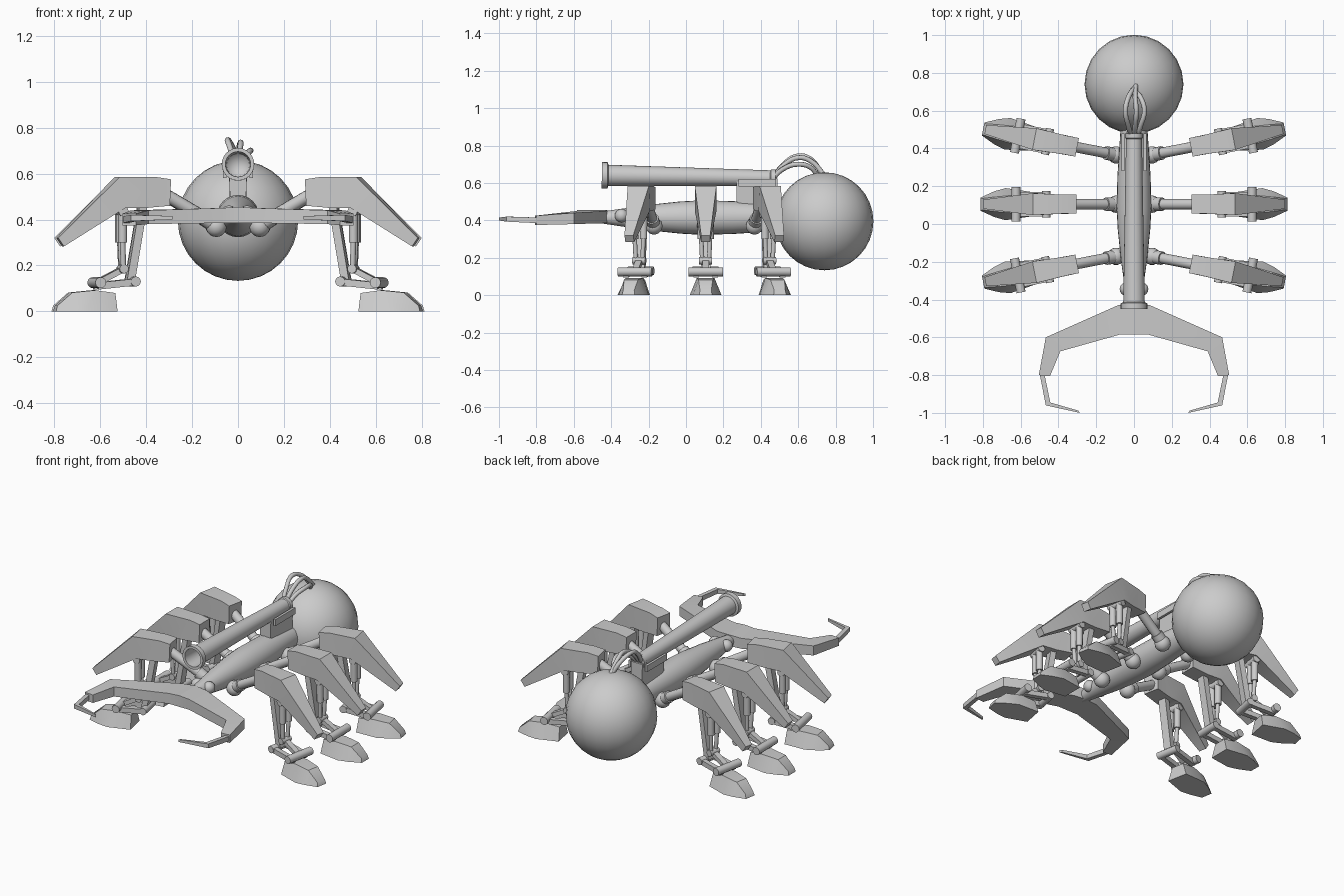
import bpy, bmesh, math
from mathutils import Matrix, Vector

cube = bpy.data.objects.get("Cube")
if cube:
    bpy.data.objects.remove(cube, do_unlink=True)


def finish(name, bm, matrix=None, mirror=False):
    """Turn a bmesh into a smooth-by-angle object, optionally mirrored in x."""
    if matrix:
        bm.transform(matrix)
    bmesh.ops.recalc_face_normals(bm, faces=bm.faces[:])
    mesh = bpy.data.meshes.new(name)
    bm.to_mesh(mesh)
    bm.free()
    obj = bpy.data.objects.new(name, mesh)
    bpy.context.collection.objects.link(obj)
    bpy.ops.object.select_all(action='DESELECT')
    obj.select_set(True)
    bpy.context.view_layer.objects.active = obj
    bpy.ops.object.shade_smooth_by_angle(angle=math.radians(35))
    if mirror:
        mod = obj.modifiers.new("Mirror", 'MIRROR')
        mod.use_mirror_merge = False
    return obj


def loft(name, sections, matrix=None, mirror=True):
    """Skin four-cornered sections into one closed solid."""
    bm = bmesh.new()
    rings = [[bm.verts.new(p) for p in s] for s in sections]
    for a, b in zip(rings, rings[1:]):
        for i in range(4):
            j = (i + 1) % 4
            bm.faces.new((a[i], a[j], b[j], b[i]))
    bm.faces.new(rings[0])
    bm.faces.new(rings[-1])
    return finish(name, bm, matrix, mirror)


def section(low, high, w_low, w_high):
    return [(low[0], -w_low, low[1]), (low[0], w_low, low[1]),
            (high[0], w_high, high[1]), (high[0], -w_high, high[1])]


def add_rod(bm, start, end, r1, r2=None, sides=12):
    a, b = Vector(start), Vector(end)
    turn = (b - a).to_track_quat('Z', 'Y').to_matrix().to_4x4()
    bmesh.ops.create_cone(bm, cap_ends=True, segments=sides, radius1=r1,
                          radius2=r1 if r2 is None else r2,
                          depth=(b - a).length,
                          matrix=Matrix.Translation((a + b) / 2) @ turn)


def add_bar(bm, start, end, width, thick):
    a, b = Vector(start), Vector(end)
    turn = Matrix.Rotation(-math.atan2(b.z - a.z, b.x - a.x), 4, 'Y')
    size = Matrix.Diagonal(((b - a).length, width, thick, 1))
    bmesh.ops.create_cube(bm, size=1,
                          matrix=Matrix.Translation((a + b) / 2) @ turn @ size)


def add_ball(bm, centre, radius, u=16, v=10):
    bmesh.ops.create_uvsphere(bm, u_segments=u, v_segments=v, radius=radius,
                              matrix=Matrix.Translation(centre))


def lathe(name, profile, matrix, sides=24):
    """Spin (radius, y) points around the y axis."""
    bm = bmesh.new()
    pts = [bm.verts.new((r, y, 0)) for r, y in profile]
    edges = [bm.edges.new(e) for e in zip(pts, pts[1:])]
    bmesh.ops.spin(bm, geom=pts + edges, cent=(0, 0, 0), axis=(0, 1, 0),
                   angle=math.tau, steps=sides, use_duplicate=False)
    bmesh.ops.remove_doubles(bm, verts=bm.verts[:], dist=0.0005)
    return finish(name, bm, matrix)


# Spindle body and round tank
lathe("body", [(0, -.46), (.03, -.46), (.045, -.36), (.068, -.2), (.086, -.03),
               (.092, .08), (.088, .25), (.078, .4), (.07, .52), (0, .52)],
      Matrix.Translation((0, 0, .415)))
bm = bmesh.new()
add_ball(bm, (0, .74, .395), .262, 24, 16)
finish("rear_tank", bm)

# Eyes
bm = bmesh.new()
add_ball(bm, (.04, -.345, .425), .036)
finish("eye", bm, mirror=True)

# Hollow cannon with muzzle ring and breech
lathe("cannon", [(0, -.2), (.05, -.25), (.055, -.45), (.071, -.45), (.071, -.42),
                 (.057, -.415), (.042, .45), (.047, .455), (.047, .478), (0, .478)],
      Matrix.Translation((0, 0, .633)) @ Matrix.Rotation(-.017, 4, 'X'))

# Cannon mount and side rails
loft("cannon_mount", [section((y, z), (y, .625), .035, .04)
                      for y, z in ((.27, .5), (.33, .47), (.49, .47))],
     Matrix.Rotation(math.pi / 2, 4, 'Z'), False)
bm = bmesh.new()
add_bar(bm, (.05, .38, .6), (.065, .38, .6), .2, .04)
finish("mount_rail", bm, mirror=True)

# Feed cables arching from breech to tank
for k, (x, bulge, top, end) in enumerate([(-.015, -.03, .745, .73),
                                          (.015, .04, .70, .70),
                                          (0, .012, .735, .74)]):
    curve = bpy.data.curves.new("feed_cable", 'CURVE')
    curve.dimensions = '3D'
    curve.bevel_depth = .013
    curve.bevel_resolution = 2
    curve.resolution_u = 5
    path = [(x, .46, .62), (x + bulge / 2, .52, (top + .65) / 2),
            (x + bulge, .6, top), (x + bulge / 2, .67, top - .02),
            (.01, end, .64)]
    spline = curve.splines.new('BEZIER')
    spline.bezier_points.add(len(path) - 1)
    for point, co in zip(spline.bezier_points, path):
        point.co = co
        point.handle_left_type = point.handle_right_type = 'AUTO'
    bpy.context.collection.objects.link(
        bpy.data.objects.new(f"feed_cable_{k + 1}", curve))


# Jaws: flat plates with thin hooked tips
def jaw_section(outer, inner, low, high):
    return [(*outer, low), (*inner, low), (*inner, high), (*outer, high)]


loft("jaw", [jaw_section((0, -.42), (0, -.584), .385, .455),
             jaw_section((.085, -.43), (.07, -.584), .385, .45),
             jaw_section((.467, -.6), (.39, -.674), .38, .44),
             jaw_section((.504, -.8), (.445, -.806), .375, .425)])
loft("jaw_hook", [jaw_section((.5, -.79), (.475, -.79), .385, .415),
                  jaw_section((.467, -.96), (.443, -.945), .393, .42),
                  jaw_section((.286, -1), (.295, -.988), .4, .415)])

# Three leg pairs, built on one side and mirrored
for label, y, angle in (("front", -.17, -11), ("middle", .105, 0), ("rear", .365, 11)):
    place = (Matrix.Translation((.09, y, 0)) @ Matrix.Rotation(math.radians(angle), 4, 'Z')
             @ Matrix.Translation((-.09, 0, 0)))

    # Hip ball and upper arm
    bm = bmesh.new()
    add_ball(bm, (.095, 0, .37), .046)
    add_rod(bm, (.09, 0, .37), (.15, 0, .41), .036)
    add_rod(bm, (.1, 0, .38), (.35, 0, .525), .028)
    finish(label + "_hip_arm", bm, place, True)

    # Angular thigh armour
    loft(label + "_thigh", [section((.31, .46), (.305, .575), .05, .05),
                            section((.42, .45), (.37, .585), .052, .05),
                            section((.51, .45), (.535, .585), .058, .058),
                            section((.775, .283), (.8, .32), .024, .024)], place)

    # Shin strut with a pair of pistons
    bm = bmesh.new()
    add_bar(bm, (.42, 0, .47), (.478, 0, .13), .05, .035)
    for side in (-1, 1):
        add_rod(bm, (.515, .026 * side, .48), (.515, .024 * side, .3), .02)
        add_rod(bm, (.515, .024 * side, .31), (.51, .018 * side, .18), .012)
    add_rod(bm, (.515, -.05, .435), (.515, .05, .435), .022)
    finish(label + "_shin", bm, place, True)

    # Ankle links and cross pins
    bm = bmesh.new()
    for side in (-1, 1):
        add_bar(bm, (.46, .05 * side, .128), (.63, .05 * side, .11), .03, .03)
    add_bar(bm, (.505, 0, .185), (.62, 0, .125), .035, .025)
    add_rod(bm, (.465, -.07, .13), (.465, .07, .13), .022)
    add_rod(bm, (.51, -.035, .185), (.51, .035, .185), .02)
    add_rod(bm, (.625, -.092, .125), (.625, .092, .125), .024)
    finish(label + "_ankle", bm, place, True)

    # Wedge foot
    loft(label + "_foot", [section((.545, 0), (.55, .08), .065, .04),
                           section((.68, 0), (.64, .092), .085, .047),
                           section((.74, 0), (.74, .082), .068, .038),
                           section((.812, 0), (.805, .025), .035, .03)], place)
